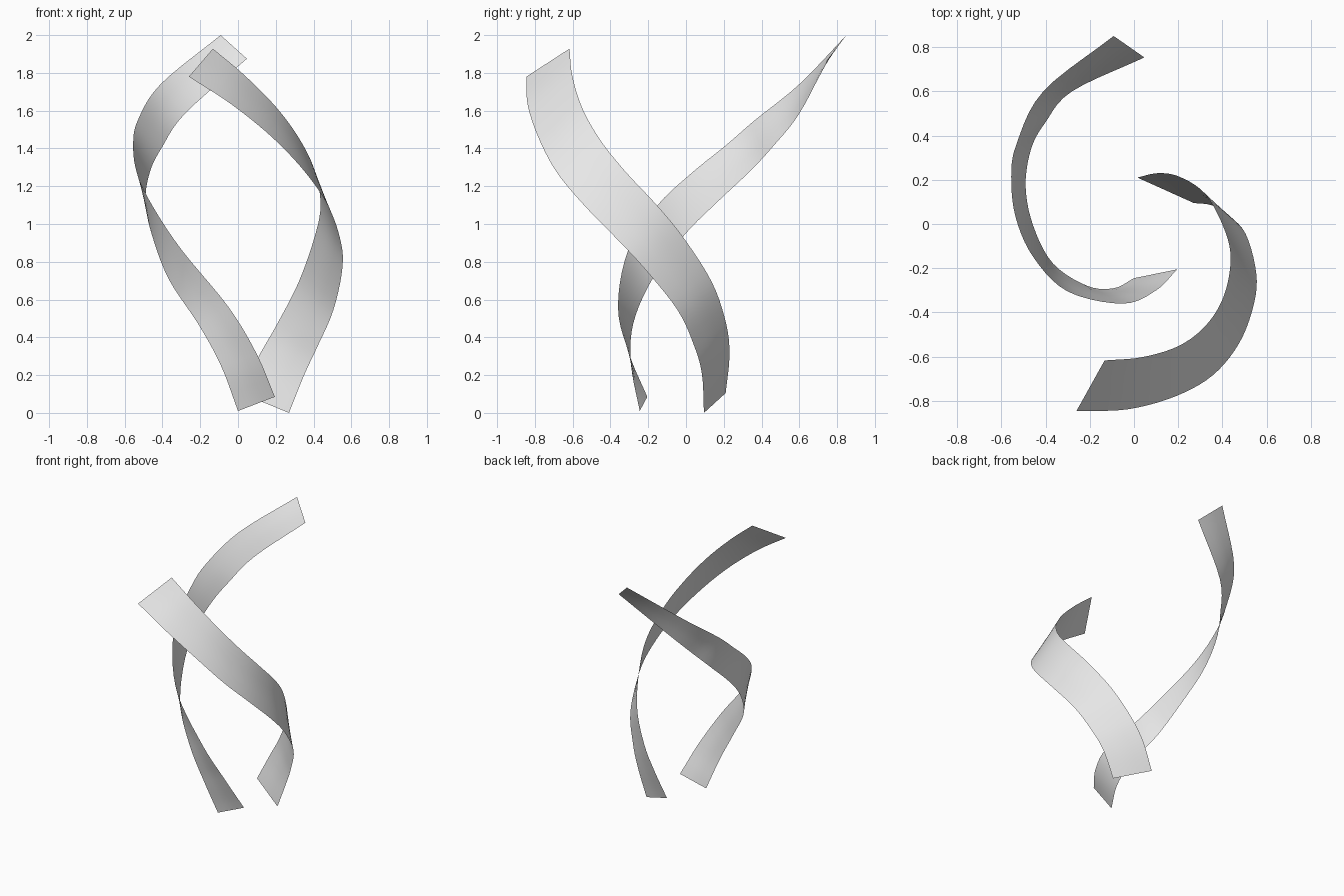
import bpy
import bmesh
from mathutils import Vector

STEPS = 5    # segments between neighbouring rungs
ACROSS = 3   # strips across the ribbon width

# Remove the default cube only
default_cube = bpy.data.objects.get("Cube")
if default_cube:
    bpy.data.objects.remove(default_cube, do_unlink=True)


def make_material(name, colour):
    material = bpy.data.materials.new(name)
    material.use_nodes = True
    material.diffuse_color = colour
    shader = next(node for node in material.node_tree.nodes
                  if node.type == "BSDF_PRINCIPLED")
    shader.inputs["Base Color"].default_value = colour
    return material


def smooth_path(points):
    """Pass a smooth spline through the points of one ribbon edge."""
    points = [Vector(point) for point in points]
    before = points[0] * 2 - points[1]
    after = points[-1] * 2 - points[-2]
    padded = [before] + points + [after]
    path = []
    for a, b, c, d in zip(padded, padded[1:], padded[2:], padded[3:]):
        for step in range(STEPS):
            t = step / STEPS
            linear = (c - a) * t
            square = (a * 2 - b * 5 + c * 4 - d) * t ** 2
            cubic = (b * 3 - a - c * 3 + d) * t ** 3
            path.append(b + (linear + square + cubic) / 2)
    path.append(points[-1])
    return path


def make_ribbon(name, rungs, material):
    """Span a thin twisted strip between two smooth edges."""
    first_edge = smooth_path([rung[0] for rung in rungs])
    second_edge = smooth_path([rung[1] for rung in rungs])
    bm = bmesh.new()
    rows = []
    for start, end in zip(first_edge, second_edge):
        rows.append([bm.verts.new(start.lerp(end, column / ACROSS))
                     for column in range(ACROSS + 1)])
    for low, high in zip(rows, rows[1:]):
        for column in range(ACROSS):
            face = bm.faces.new((low[column], low[column + 1],
                                 high[column + 1], high[column]))
            face.smooth = True
    mesh = bpy.data.meshes.new(name)
    bm.to_mesh(mesh)
    bm.free()
    mesh.materials.append(material)
    ribbon = bpy.data.objects.new(name, mesh)
    bpy.context.collection.objects.link(ribbon)
    return ribbon


ribbon_grey = make_material("ribbon_grey", (0.8, 0.8, 0.8, 1.0))

# Each rung joins the inner edge to the outer edge, from bottom to top
narrow_rungs = [
    ((0, -.245, .01), (.195, -.205, .085)),
    ((-.09, -.29, .25), (.1, -.3, .31)),
    ((-.21, -.28, .47), (-.05, -.36, .56)),
    ((-.365, -.18, .705), (-.3, -.305, .865)),
    ((-.455, -.01, .94), (-.455, -.15, 1.1)),
    ((-.49, .17, 1.12), (-.535, .03, 1.27)),
    ((-.465, .34, 1.28), (-.555, .215, 1.42)),
    ((-.4, .46, 1.41), (-.53, .365, 1.55)),
    ((-.28, .6, 1.585), (-.41, .6, 1.74)),
    ((.047, .753, 1.875), (-.092, .85, 2)),
]
wide_rungs = [
    ((.27, .095, 0), (.015, .21, .105)),
    ((.35, .085, .2), (.11, .23, .3)),
    ((.42, .045, .35), (.207, .213, .47)),
    ((.505, -.045, .545), (.32, .138, .69)),
    ((.553, -.225, .77), (.405, -.015, .93)),
    ((.54, -.37, .925), (.437, -.155, 1.1)),
    ((.475, -.54, 1.1), (.407, -.323, 1.28)),
    ((.355, -.685, 1.275), (.328, -.455, 1.446)),
    ((.185, -.78, 1.455), (.205, -.55, 1.615)),
    ((-.03, -.838, 1.63), (.037, -.602, 1.785)),
    ((-.26, -.845, 1.78), (-.133, -.617, 1.928)),
]

make_ribbon("narrow_ribbon", narrow_rungs, ribbon_grey)
make_ribbon("wide_ribbon", wide_rungs, ribbon_grey)
